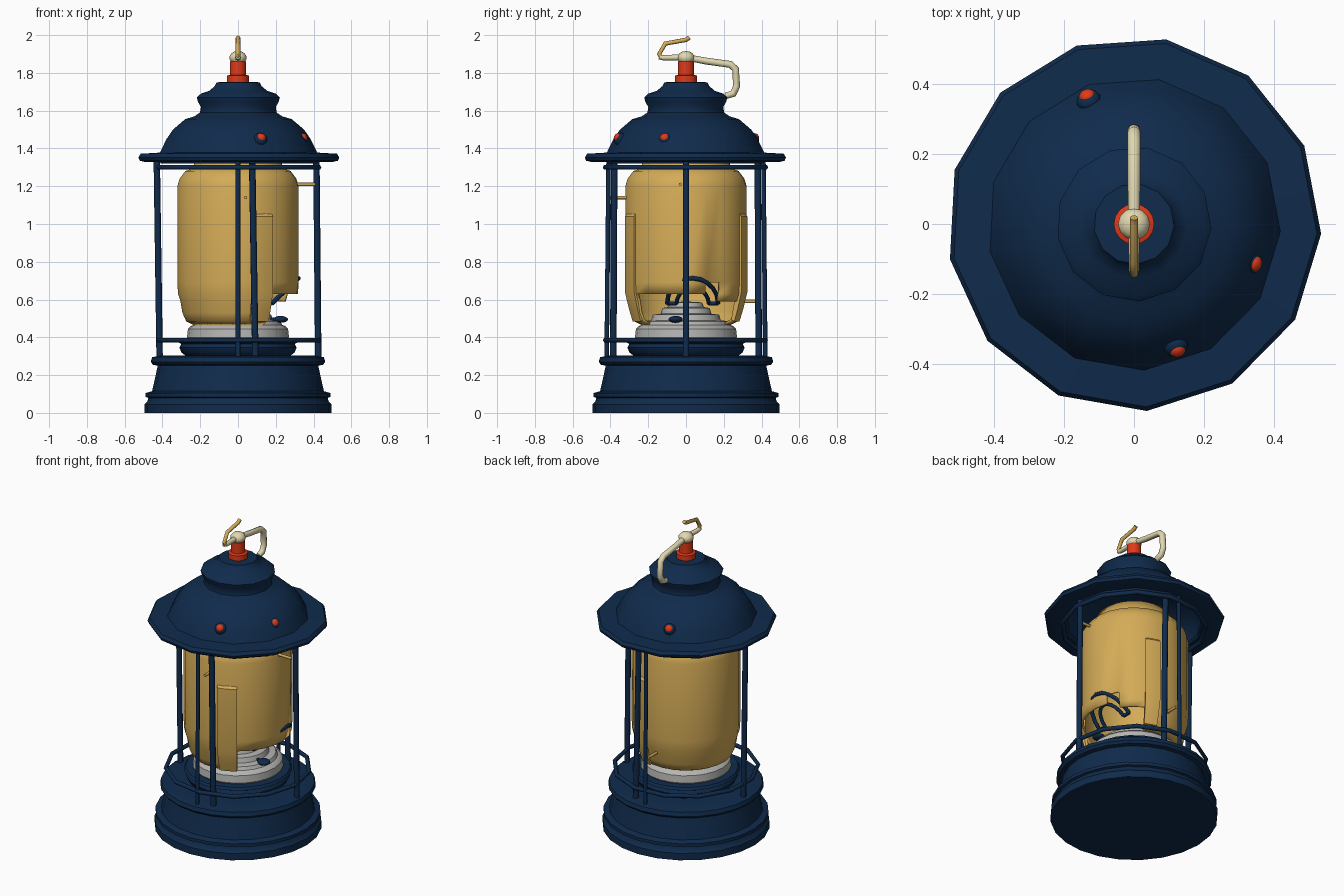
import bpy, bmesh, math
from mathutils import Vector

if "Cube" in bpy.data.objects:
    bpy.data.objects.remove(bpy.data.objects["Cube"])


def material(name, rgb):
    m = bpy.data.materials.new(name)
    m.diffuse_color = (*rgb, 1)
    m.use_nodes = True
    m.node_tree.nodes["Principled BSDF"].inputs["Base Color"].default_value = m.diffuse_color
    return m


NAVY = material("navy", (0.005, 0.024, 0.072))
AMBER = material("amber", (0.66, 0.41, 0.095))
RED = material("red", (0.75, 0.042, 0.009))
CREAM = material("cream", (0.76, 0.69, 0.43))
GREY = material("grey", (0.46, 0.46, 0.45))


def finish(name, bm, mat, angle=35):
    me = bpy.data.meshes.new(name)
    bm.to_mesh(me)
    bm.free()
    me.materials.append(mat)
    me.shade_smooth()
    me.set_sharp_from_angle(angle=math.radians(angle))
    ob = bpy.data.objects.new(name, me)
    bpy.context.collection.objects.link(ob)
    return ob


def lathe(name, profile, mat, n=24, turn=0.0, closed=False, keep=None,
          arc=None, angle=35):
    """Revolve (radius, z) points; keep(angle_deg, z) can drop faces."""
    bm = bmesh.new()
    a0, a1 = arc or (0, 360)
    cols = n + 1 if arc else n
    rings = []
    for r, z in profile:
        if r == 0:
            rings.append([bm.verts.new((0, 0, z))] * cols)
            continue
        ring = []
        for i in range(cols):
            a = math.radians(a0 + turn + (a1 - a0) * i / n)
            ring.append(bm.verts.new((r * math.cos(a), r * math.sin(a), z)))
        rings.append(ring)
    pairs = list(zip(rings, rings[1:]))
    if closed:
        pairs.append((rings[-1], rings[0]))
    for lo, hi in pairs:
        for i in range(n):
            j = (i + 1) % cols
            vs = list(dict.fromkeys((lo[i], lo[j], hi[j], hi[i])))
            c = sum((v.co for v in vs), Vector()) / len(vs)
            if keep and not keep(math.degrees(math.atan2(c.y, c.x)), c.z):
                continue
            bm.faces.new(vs)
    if arc and closed:
        bm.faces.new([r[0] for r in rings])
        bm.faces.new([r[-1] for r in rings])
    bmesh.ops.recalc_face_normals(bm, faces=bm.faces)
    return finish(name, bm, mat, angle)


def hoop(name, radius, z, t, mat, n=13, turn=-3):
    prof = [(radius + t * math.cos(k * math.pi / 3),
             z + t * math.sin(k * math.pi / 3)) for k in range(6)]
    return lathe(name, prof, mat, n, turn, closed=True, angle=65)


def tube(name, pts, radius, mat, cyclic=False, taper=None):
    cu = bpy.data.curves.new(name, 'CURVE')
    cu.dimensions = '3D'
    cu.bevel_depth = radius
    cu.bevel_resolution = 2
    cu.use_fill_caps = True
    sp = cu.splines.new('POLY')
    sp.points.add(len(pts) - 1)
    for i, p in enumerate(pts):
        sp.points[i].co = (*p, 1)
        sp.points[i].radius = taper[i] if taper else 1
    sp.use_cyclic_u = cyclic
    tmp = bpy.data.objects.new(name + "_path", cu)
    bpy.context.collection.objects.link(tmp)
    dg = bpy.context.evaluated_depsgraph_get()
    me = bpy.data.meshes.new_from_object(tmp.evaluated_get(dg))
    bpy.data.objects.remove(tmp)
    bm = bmesh.new()
    bm.from_mesh(me)
    bpy.data.meshes.remove(me)
    return finish(name, bm, mat, 50)


def ball(name, loc, scale, mat, direction=None, seg=12):
    bm = bmesh.new()
    bmesh.ops.create_uvsphere(bm, u_segments=seg, v_segments=8, radius=1)
    ob = finish(name, bm, mat, 60)
    ob.location, ob.scale = loc, scale
    if direction:
        ob.rotation_mode = 'QUATERNION'
        ob.rotation_quaternion = Vector(direction).to_track_quat('Z', 'Y')
    return ob


# Base: stepped foot, drum, bulging rim and burner seat
lathe("base", [(0, 0), (0.495, 0), (0.495, 0.045), (0.48, 0.06), (0.475, 0.08),
               (0.49, 0.085), (0.49, 0.105), (0.455, 0.115), (0.44, 0.18),
               (0.425, 0.25), (0.45, 0.255), (0.462, 0.27), (0.455, 0.295),
               (0.40, 0.305), (0.28, 0.305), (0.30, 0.32), (0.31, 0.345),
               (0.30, 0.365), (0.32, 0.375), (0.31, 0.39), (0, 0.395)], NAVY)

# Stepped grey burner
lathe("burner", [(0.26, 0.385), (0.27, 0.40), (0.265, 0.445), (0.25, 0.46),
                 (0.235, 0.465), (0.225, 0.485), (0.185, 0.49), (0.175, 0.52),
                 (0.135, 0.525), (0.125, 0.555), (0.095, 0.56), (0.085, 0.585),
                 (0, 0.59)], GREY)

# Amber glass shell, broken open at the lower right
def glass_left(a, z):
    top = 0.66 if -56 < a < 22 else 0.72 if a < 30 else 0.60
    return not (-56 < a < 60 and z < top)


glass = lathe("glass", [(0.235, 0.465), (0.275, 0.485), (0.295, 0.53),
                        (0.305, 0.59), (0.318, 0.63), (0.322, 0.69), (0.322, 1.20),
                        (0.31, 1.24), (0.28, 1.28), (0.24, 1.295), (0.22, 1.36)],
              AMBER, 24, 4, keep=glass_left, angle=40)
shell = glass.modifiers.new("thickness", 'SOLIDIFY')
shell.thickness = 0.015
shell.offset = -1

# Raised strips along both sides of the break
for name, a0, a1 in (("front_glass_strip", -77, -56), ("rear_glass_strip", 62, 78)):
    lathe(name, [(0.27, 0.49), (0.29, 0.485), (0.31, 0.55), (0.332, 0.64),
                 (0.332, 1.04), (0.315, 1.06), (0.30, 1.0), (0.30, 0.64)],
          AMBER, 3, closed=True, arc=(a0, a1))

# Amber locating pins on the glass
tube("right_pin", [(0.30, -0.03, 1.21), (0.41, -0.03, 1.21)], 0.009, AMBER)
tube("front_pin", [(0.04, -0.30, 1.14), (0.04, -0.40, 1.14)], 0.009, AMBER)
tube("rear_pin", [(0.0, 0.30, 0.59), (0.0, 0.39, 0.59)], 0.009, AMBER)

# Guard hoops and posts
hoop("lower_hoop", 0.428, 0.385, 0.013, NAVY)
hoop("upper_hoop", 0.428, 1.30, 0.014, NAVY)
hoop("collar_hoop", 0.41, 1.33, 0.012, NAVY)
posts = [((0.425, 0), (0.415, 0), 0.017), ((-0.415, 0), (-0.43, 0), 0.017),
         ((0, -0.42), (0, -0.41), 0.012), ((0, 0.42), (0, 0.41), 0.012),
         ((0.092, -0.385), (0.075, -0.38), 0.018),
         ((0.092, 0.385), (0.075, 0.38), 0.018)]
for i, (lo, hi, r) in enumerate(posts):
    tube(f"guard_post_{i + 1}", [(*lo, 0.29), (*hi, 1.34)], r, NAVY)

# Thirteen-sided roof with brim and stepped crown, hollow beneath
lathe("roof", [(0, 1.52), (0.27, 1.50), (0.38, 1.40), (0.40, 1.335), (0.50, 1.328),
               (0.53, 1.335), (0.537, 1.352), (0.525, 1.372), (0.42, 1.378),
               (0.405, 1.41), (0.385, 1.45), (0.35, 1.50), (0.285, 1.555),
               (0.235, 1.57), (0.205, 1.59), (0.20, 1.62), (0.215, 1.645),
               (0.222, 1.67), (0.20, 1.69), (0.155, 1.705), (0.125, 1.73),
               (0.115, 1.75), (0, 1.755)], NAVY, 13, -3, angle=40)

# Red studs in navy sockets on the roof slope
for i, (x, y) in enumerate([(-0.13, 0.355), (0.335, -0.11), (0.12, -0.35)]):
    out = Vector((x, y, 0)).normalized()
    d = out + Vector((0, 0, 0.7))
    p = Vector((x, y, 1.45))
    ball(f"stud_socket_{i + 1}", p, (0.036, 0.036, 0.028), NAVY, d)
    ball(f"stud_{i + 1}", p + d.normalized() * 0.014, (0.024, 0.024, 0.02), RED, d)

# Red neck, cream ball
lathe("neck", [(0, 1.74), (0.058, 1.745), (0.058, 1.785), (0.042, 1.79),
               (0.042, 1.86), (0, 1.865)], RED, 16)
ball("top_ball", (0, 0, 1.88), (0.046, 0.046, 0.036), CREAM)

# Bent cream handle and amber hook tip
tube("handle", [(0, -0.142, 1.885), (0, -0.12, 1.88), (0, 0, 1.882), (0, 0.11, 1.862),
                (0, 0.235, 1.845), (0, 0.262, 1.82), (0, 0.268, 1.73),
                (0, 0.25, 1.69), (0, 0.21, 1.678)], 0.019, CREAM,
     taper=[0.7, 0.75, 0.9, 0.95, 1, 1, 1, 1, 0.9])
tube("hook", [(0, -0.13, 1.88), (0, -0.142, 1.90), (0, -0.11, 1.955), (0, 0.0, 1.975),
              (0, 0.018, 1.988)], 0.012, AMBER)

# Wire loop and knob in the opening
def arch(w, h, n=10):
    return [(0.18 + h * math.sin(math.pi * k / n),
             0.035 - w * math.cos(math.pi * k / n),
             0.58 + h * math.sin(math.pi * k / n) * 0.95) for k in range(n + 1)]


tube("outer_wire", arch(0.135, 0.14), 0.012, NAVY)
tube("inner_wire", arch(0.085, 0.085), 0.011, NAVY)
for s in (-1, 1):
    tube("wire_joint", [(0.18, 0.035 + s * 0.135, 0.58),
                        (0.18, 0.035 + s * 0.085, 0.58)], 0.011, NAVY)
ball("knob", (0.225, -0.055, 0.495), (0.04, 0.038, 0.018), NAVY)
tube("knob_stem", [(0.14, -0.04, 0.49), (0.22, -0.055, 0.495)], 0.012, NAVY)
